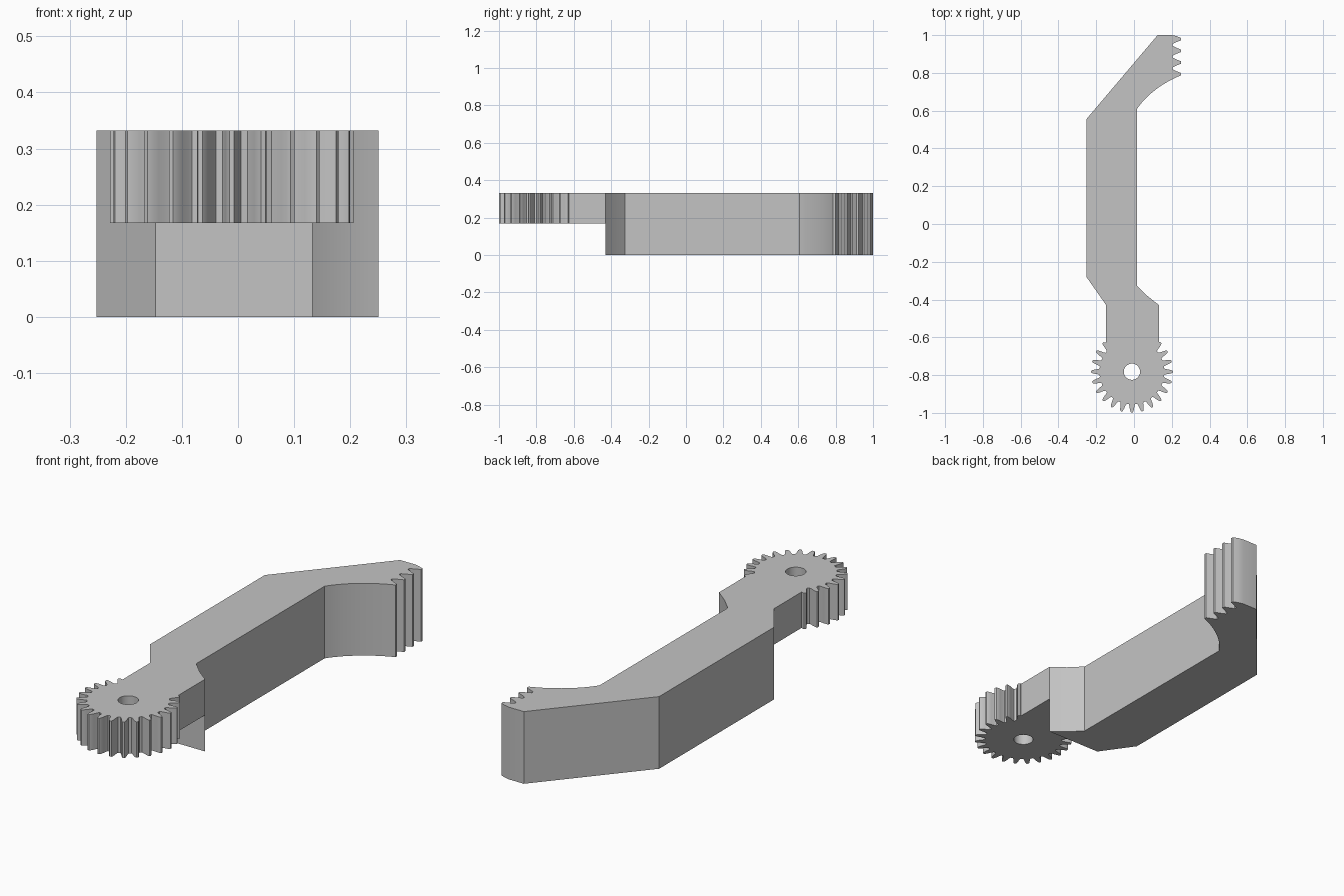
import bpy, bmesh, math
from mathutils import Vector
from mathutils.geometry import interpolate_bezier

cube = bpy.data.objects.get("Cube")
if cube:
    bpy.data.objects.remove(cube, do_unlink=True)

grey = bpy.data.materials.new("plain_grey")
grey.use_nodes = True
colour = (0.55, 0.55, 0.55, 1)
grey.diffuse_color = colour
grey.node_tree.nodes["Principled BSDF"].inputs["Base Color"].default_value = colour

TOP, MID = 0.332, 0.167


def plate(name, loops, z0, z1):
    """Extrude closed outlines (later loops are holes) from z0 to z1."""
    bm = bmesh.new()
    edges = []
    for loop in loops:
        vs = [bm.verts.new((x, y, z0)) for x, y in loop]
        edges += [bm.edges.new((a, b)) for a, b in zip(vs, vs[1:] + vs[:1])]
    if len(loops) == 1:
        bm.faces.new(vs)
    else:
        bmesh.ops.triangle_fill(bm, edges=edges, use_beauty=True, normal=(0, 0, 1))
    ext = bmesh.ops.extrude_face_region(bm, geom=bm.faces[:])["geom"]
    moved = [g for g in ext if isinstance(g, bmesh.types.BMVert)]
    bmesh.ops.translate(bm, verts=moved, vec=(0, 0, z1 - z0))
    bmesh.ops.recalc_face_normals(bm, faces=bm.faces[:])
    mesh = bpy.data.meshes.new(name)
    bm.to_mesh(mesh)
    bm.free()
    mesh.materials.append(grey)
    ob = bpy.data.objects.new(name, mesh)
    bpy.context.collection.objects.link(ob)
    bpy.ops.object.select_all(action='DESELECT')
    ob.select_set(True)
    bpy.context.view_layer.objects.active = ob
    bpy.ops.object.shade_smooth_by_angle(angle=math.radians(25))
    return ob


# Arm: bent bar with a concave sweep and a short toothed rack at its end
sweep = interpolate_bezier(Vector((0.015, 0.608)), Vector((0.07, 0.69)),
                           Vector((0.165, 0.755)), Vector((0.25, 0.787)), 16)
arm = [(-0.147, -0.43), (0.133, -0.43), (0.07, -0.38), (0.015, -0.325)]
arm += [(p.x, p.y) for p in sweep]
pitch = 0.062
for i in range(4):
    y = 0.793 + i * pitch
    if i:
        arm += [(0.225, y - 0.016), (0.25, y - 0.006)]
    arm += [(0.25, y + 0.006), (0.225, y + 0.016)]
    if i < 3:
        arm += [(0.204, y + 0.026), (0.204, y + 0.036)]
arm += [(0.2, 1.0), (0.125, 1.0), (-0.252, 0.555), (-0.252, -0.28)]
plate("bent_arm", [arm], 0, TOP)

# Gear end: neck flowing into a 24-pitch gear with a round bore
cx, cy, teeth = -0.011, -0.782, 24


def polar(r, degrees):
    a = math.radians(degrees)
    return cx + r * math.cos(a), cy + r * math.sin(a)


# One tooth: radius and angle offset around its centre line
tooth = [(0.172, 5.6), (0.18, 4.4), (0.196, 3.3), (0.21, 2.2), (0.217, 1.1)]
tooth += [(r, -a) for r, a in reversed(tooth)]
gear = [(0.133, -0.43), (0.133, -0.6255)]
for k in range(19):
    centre = 45 - k * 360 / teeth
    part = tooth
    if k == 0:
        part = tooth[4:]
    elif k == 18:
        part = tooth[:6]
    gear += [polar(r, centre + a) for r, a in part]
gear += [(-0.147, -0.629), (-0.147, -0.43)]
bore = [polar(0.043, a) for a in range(0, 360, 10)]
plate("neck_and_gear", [gear, bore], MID, TOP)
